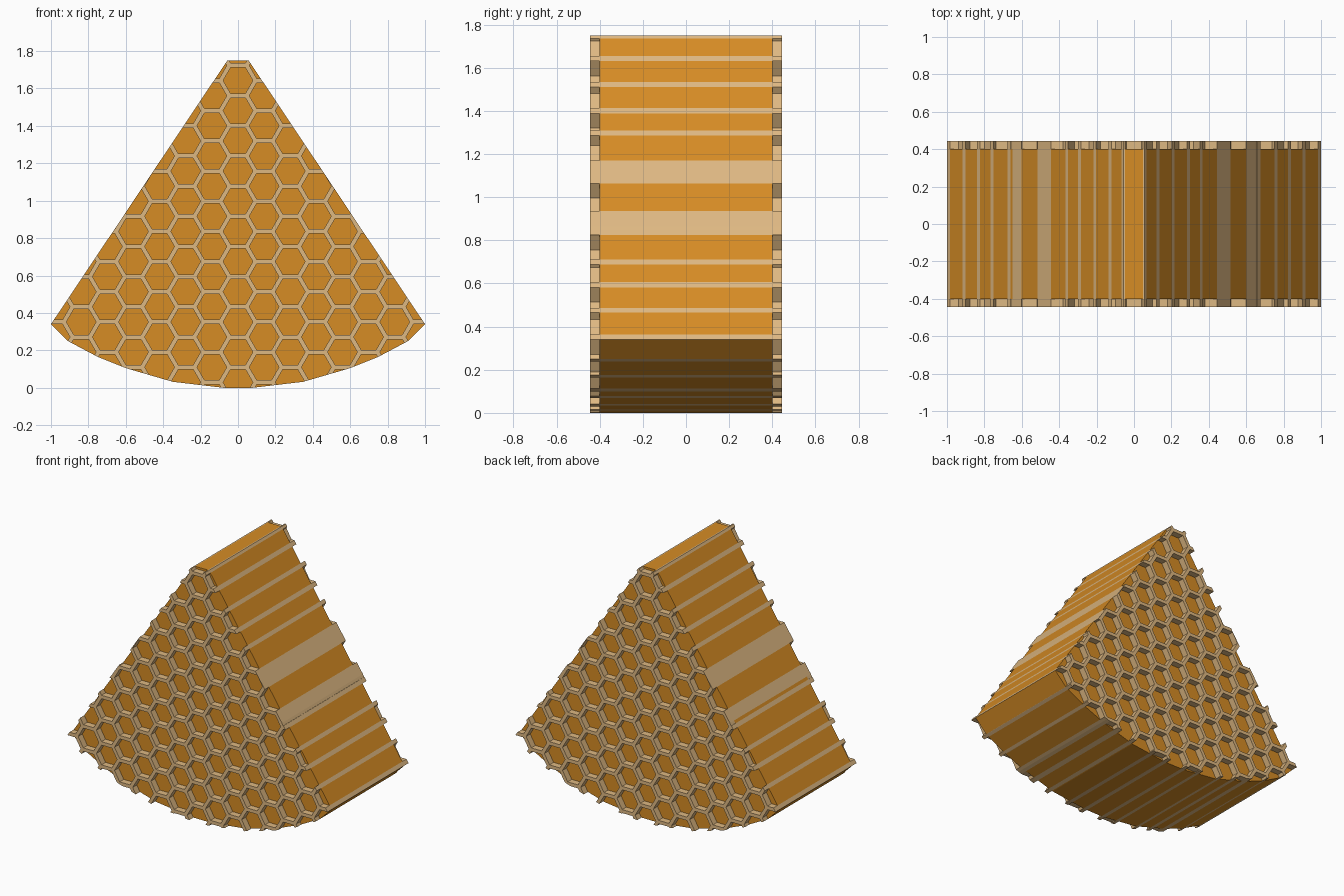
import bpy, bmesh, math
from mathutils import Vector

if "Cube" in bpy.data.objects:
    bpy.data.objects.remove(bpy.data.objects["Cube"])

PITCH = 0.1613                    # hexagon flat-to-flat distance
STEP = PITCH * math.sqrt(3) / 2   # spacing of the columns
WALL = 0.024                      # wax wall thickness
TOP = 1.723                       # height of a wall in the middle column


def material(name, rgb):
    m = bpy.data.materials.new(name)
    m.diffuse_color = (*rgb, 1)
    m.use_nodes = True
    m.node_tree.nodes["Principled BSDF"].inputs["Base Color"].default_value = m.diffuse_color
    return m


honey = material("honey orange", (0.672, 0.262, 0.018))
wax = material("wax tan", (0.730, 0.479, 0.223))

# Wedge outline, right half from bottom to top, then mirrored
half = [(0.08, 0), (0.35, 0.032), (0.6, 0.105), (0.75, 0.165),
        (0.91, 0.25), (1.0, 0.34), (0.057, 1.75)]
outline = [Vector(p) for p in half] + [Vector((-x, z)) for x, z in reversed(half)]


def clip(poly):
    """Trim a polygon to the convex wedge outline."""
    for i, a in enumerate(outline):
        edge = outline[(i + 1) % len(outline)] - a
        result = []
        for j, q in enumerate(poly):
            p = poly[j - 1]
            dp, dq = edge.cross(p - a), edge.cross(q - a)
            if (dp >= 0) != (dq >= 0):
                result.append(p.lerp(q, dp / (dp - dq)))
            if dq >= 0:
                result.append(q)
        poly = result
        if len(poly) < 3:
            return []
    return poly


def area(poly):
    return abs(sum(poly[i - 1].cross(p) for i, p in enumerate(poly))) / 2


def hexagon(cx, cz, apothem):
    r = apothem * 2 / math.sqrt(3)
    return [Vector((cx + r * math.cos(math.radians(60 * k)),
                    cz + r * math.sin(math.radians(60 * k)))) for k in range(6)]


def slab(name, polys, depth, mat):
    """Extrude flat polygons symmetrically about y = 0."""
    bm = bmesh.new()
    for poly in polys:
        bm.faces.new([bm.verts.new((p.x, -depth, p.y)) for p in poly])
    bmesh.ops.remove_doubles(bm, verts=bm.verts, dist=1e-5)
    front = bm.faces[:]
    ext = bmesh.ops.extrude_face_region(bm, geom=front, use_keep_orig=True)
    moved = [g for g in ext["geom"] if isinstance(g, bmesh.types.BMVert)]
    bmesh.ops.translate(bm, verts=moved, vec=(0, 2 * depth, 0))
    bmesh.ops.recalc_face_normals(bm, faces=bm.faces)
    me = bpy.data.meshes.new(name)
    bm.to_mesh(me)
    bm.free()
    me.materials.append(mat)
    ob = bpy.data.objects.new(name, me)
    bpy.context.collection.objects.link(ob)


# Lay out the comb: each cell has a honey core and a ring of six wall pieces
cells, walls = [], []
for col in range(-8, 9):
    for row in range(-1, 13):
        cx = col * STEP
        cz = TOP - row * PITCH - (0 if col % 2 else PITCH / 2)
        inner = hexagon(cx, cz, (PITCH - WALL) / 2)
        outer = hexagon(cx, cz, PITCH / 2)
        core = clip(inner)
        # one sliver on the right edge is left empty
        sliver = col == 5 and 0.8 < cz < 1.0 and core and area(core) < 0.0008
        if core and area(core) > 1e-6 and not sliver:
            cells.append(core)
        for k in range(6):
            n = (k + 1) % 6
            piece = clip([inner[k], outer[k], outer[n], inner[n]])
            if piece and area(piece) > 1e-7:
                walls.append(piece)

slab("honey_cells", cells, 0.40, honey)
slab("wax_walls", walls, 0.445, wax)
